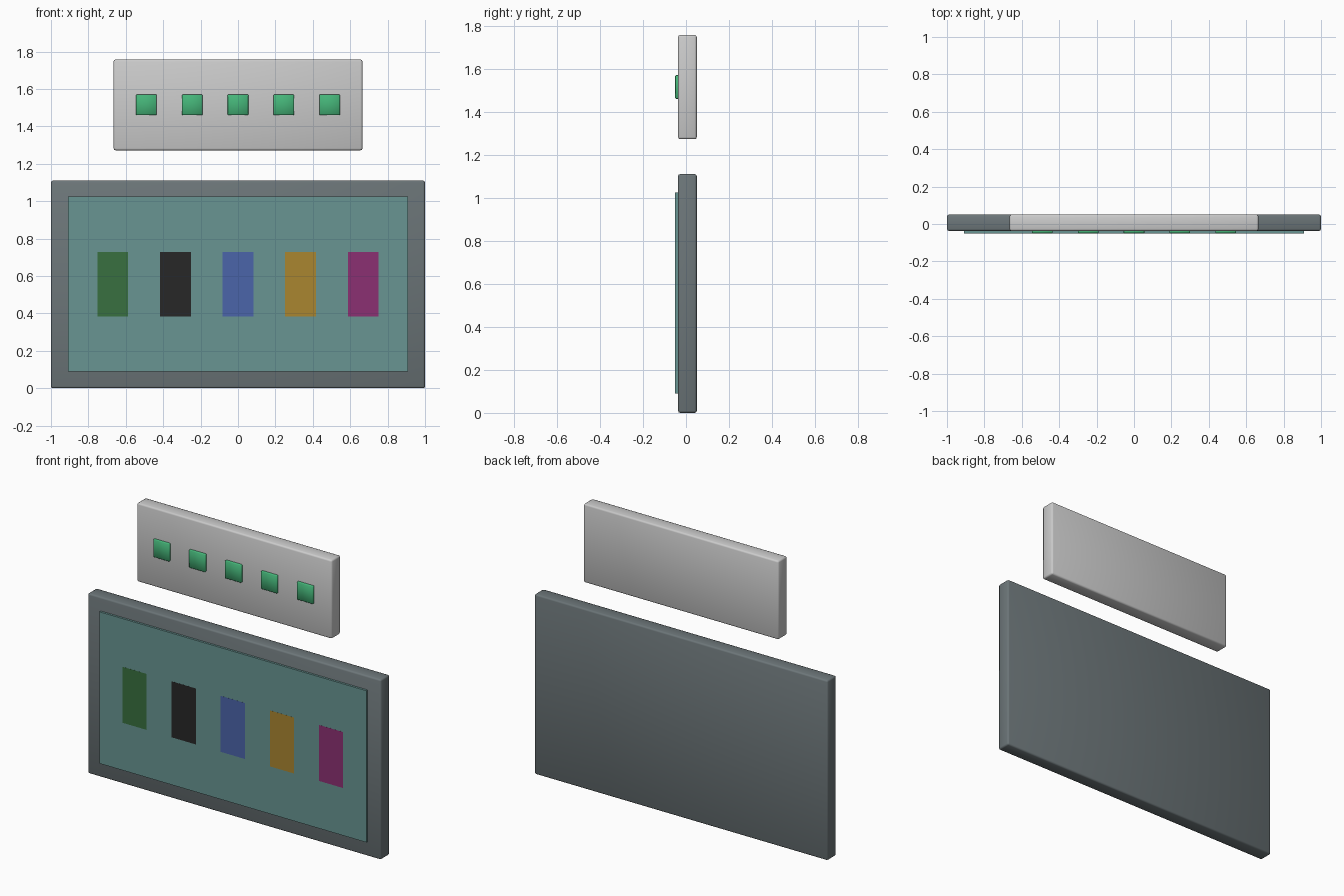
import bpy

if "Cube" in bpy.data.objects:
    bpy.data.objects.remove(bpy.data.objects["Cube"])

def material(name, rgb):
    m = bpy.data.materials.new(name)
    m.diffuse_color = (*rgb, 1)
    m.use_nodes = True
    m.node_tree.nodes["Principled BSDF"].inputs["Base Color"].default_value = m.diffuse_color
    return m

def box(name, x, y, z, mat=None, bevel=0, segments=2):
    """Box from (min, max) ranges, optionally with softened edges."""
    ranges = (x, y, z)
    bpy.ops.mesh.primitive_cube_add(size=1, location=[(a + b) / 2 for a, b in ranges])
    ob = bpy.context.object
    ob.name = name
    ob.scale = [b - a for a, b in ranges]
    bpy.ops.object.transform_apply(location=False, rotation=False, scale=True)
    if mat:
        ob.data.materials.append(mat)
    if bevel:
        mod = ob.modifiers.new("soft_edges", "BEVEL")
        mod.width = bevel
        mod.segments = segments
        bpy.ops.object.shade_smooth()
    return ob

frame_mat = material("frame_grey", (0.15, 0.18, 0.19))
screen_mat = material("screen_teal", (0.14, 0.30, 0.29))
button_mat = material("button_green", (0.06, 0.46, 0.19))

BACK, FACE, FRONT = 0.05, -0.037, -0.05

# Main display: frame and raised screen
box("display_frame", (-1, 1), (FACE, BACK), (0, 1.11), frame_mat, 0.01)
box("display_screen", (-0.91, 0.91), (FRONT, FACE + 0.01), (0.09, 1.025), screen_mat)

# Coloured cards set into the screen, practically flush with its face
cards = {
    "green": (0.04, 0.16, 0.05),
    "black": (0.02, 0.02, 0.02),
    "blue": (0.07, 0.13, 0.40),
    "orange": (0.40, 0.24, 0.03),
    "magenta": (0.26, 0.03, 0.17),
}
for i, (name, rgb) in enumerate(cards.items()):
    cx = (i - 2) * 0.335
    box(f"card_{name}", (cx - 0.0825, cx + 0.0825), (FRONT - 0.0005, FACE),
        (0.383, 0.728), material(f"card_{name}", rgb))

# Upper panel with a row of square buttons
box("upper_panel", (-0.665, 0.665), (FACE, BACK), (1.272, 1.757), None, 0.01)
for i in range(5):
    cx = (i - 2) * 0.245
    box(f"button_{i + 1}", (cx - 0.055, cx + 0.055), (FRONT, FACE + 0.01),
        (1.46, 1.57), button_mat, 0.003, 1)
